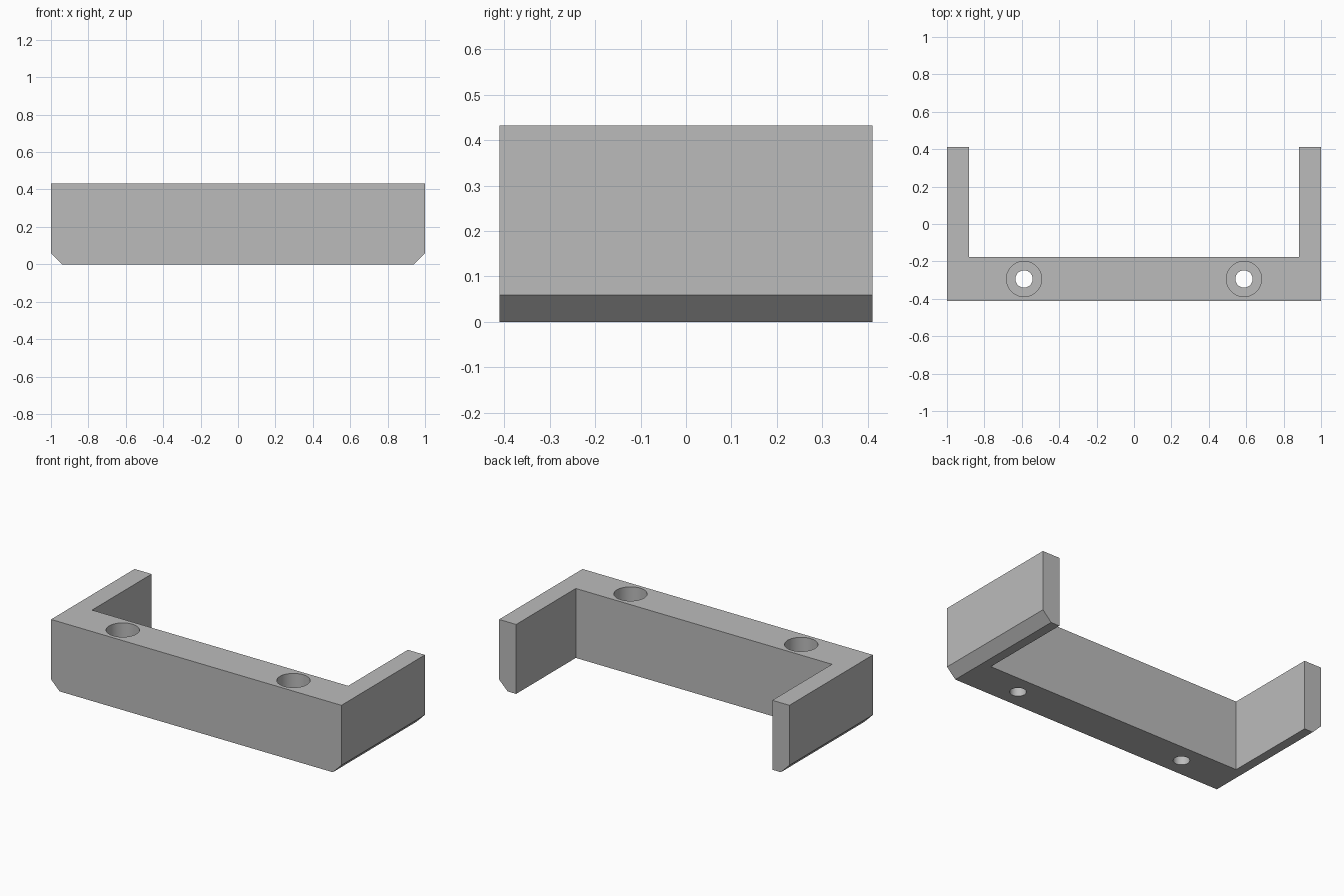
import bpy
import math

default = bpy.data.objects.get("Cube")
if default:
    bpy.data.objects.remove(default, do_unlink=True)

DEPTH, HEIGHT = 0.411, 0.4325      # half depth, full height
WALL, CHAMFER = 0.1176, 0.059
BAR_BACK = -0.176
HOLE_X, HOLE_Y = 0.588, -0.294
BORE_FLOOR = 0.1176

grey = bpy.data.materials.new("light_grey")
grey.use_nodes = True
colour = (0.5, 0.5, 0.5, 1)
grey.diffuse_color = colour
grey.node_tree.nodes["Principled BSDF"].inputs["Base Color"].default_value = colour


def extruded(name, profile, y0, y1):
    """Extrude an x-z profile along y."""
    n = len(profile)
    verts = [(x, y, z) for y in (y0, y1) for x, z in profile]
    faces = [tuple(range(n)), tuple(reversed(range(n, 2 * n)))]
    faces += [(i, i + n, (i + 1) % n + n, (i + 1) % n) for i in range(n)]
    mesh = bpy.data.meshes.new(name)
    mesh.from_pydata(verts, [], faces)
    mesh.materials.append(grey)
    obj = bpy.data.objects.new(name, mesh)
    bpy.context.collection.objects.link(obj)
    return obj


def cut(target, cutter):
    """Subtract a hidden cutter from the target."""
    cutter.hide_render = True
    mod = target.modifiers.new(cutter.name, "BOOLEAN")
    mod.operation, mod.solver, mod.object = "DIFFERENCE", "EXACT", cutter
    bpy.context.view_layer.objects.active = target
    bpy.ops.object.modifier_apply(modifier=mod.name)
    bpy.data.objects.remove(cutter, do_unlink=True)


# Bracket body with chamfered lower side edges
bracket = extruded("bracket", [
    (-1, HEIGHT), (-1, CHAMFER), (-1 + CHAMFER, 0),
    (1 - CHAMFER, 0), (1, CHAMFER), (1, HEIGHT)], -DEPTH, DEPTH)

# Open space between the two arms
inner = 1 - WALL
cut(bracket, extruded("arm_gap", [
    (-inner, HEIGHT + 1), (-inner, -1), (inner, -1), (inner, HEIGHT + 1)],
    BAR_BACK, DEPTH + 1))

# Counterbored screw holes: wide from above, narrow right through
for side in (-1, 1):
    for name, radius, z0, z1 in (("screw_hole", 0.046, -0.2, 0.3),
                                 ("counterbore", 0.094, BORE_FLOOR, 0.7)):
        bpy.ops.mesh.primitive_cylinder_add(
            vertices=64, radius=radius, depth=z1 - z0,
            location=(side * HOLE_X, HOLE_Y, (z0 + z1) / 2))
        cutter = bpy.context.object
        cutter.name = name
        cutter.data.materials.append(grey)
        cut(bracket, cutter)

# Smooth hole walls, crisp edges elsewhere
bpy.ops.object.select_all(action="DESELECT")
bracket.select_set(True)
bpy.context.view_layer.objects.active = bracket
bpy.ops.object.shade_smooth_by_angle(angle=math.radians(30))
